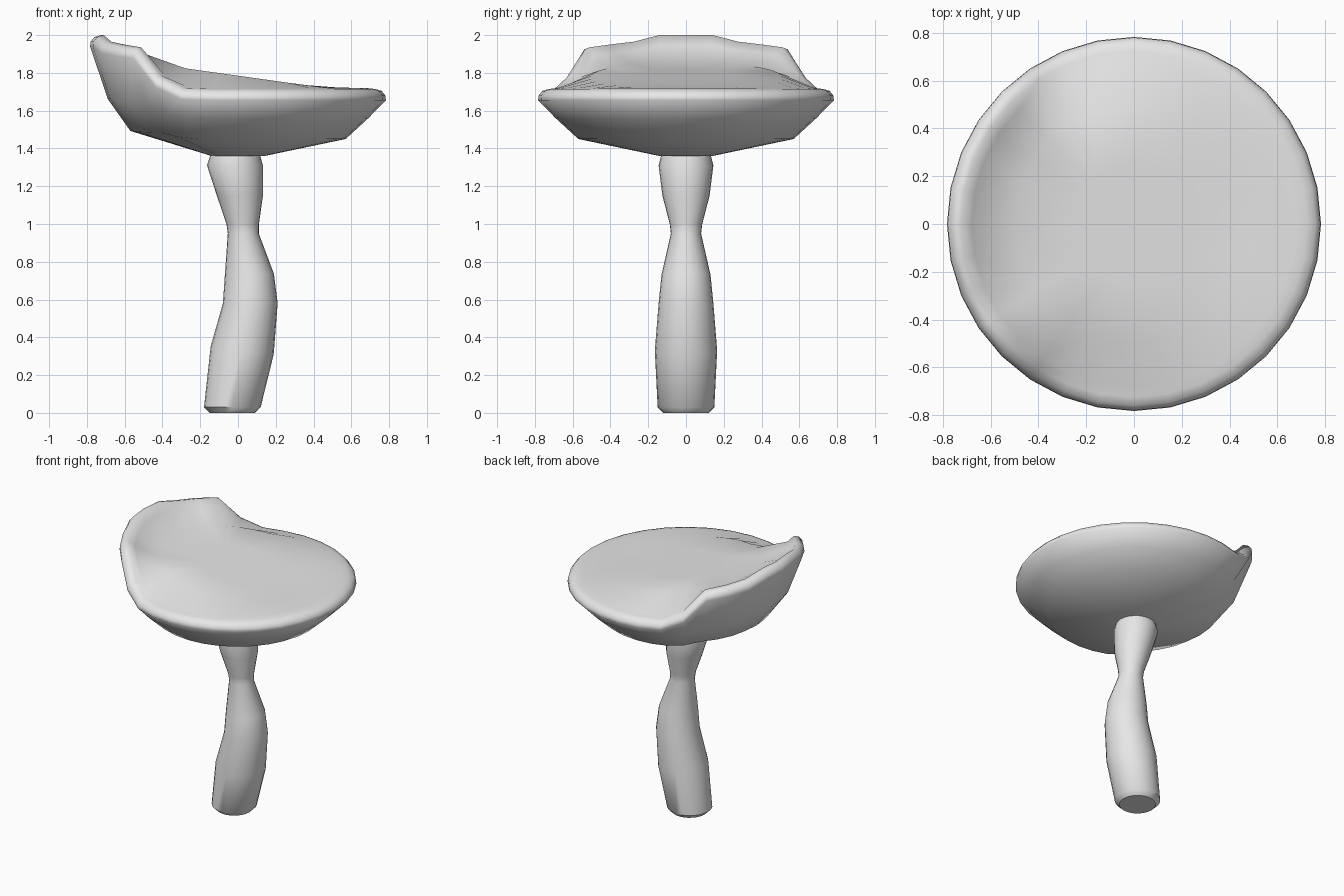
import bpy
import bmesh
from math import cos, sin, pi, radians

cube = bpy.data.objects.get("Cube")
if cube:
    bpy.data.objects.remove(cube, do_unlink=True)

grey = bpy.data.materials.new("plain_grey")
grey.use_nodes = True
grey.diffuse_color = (0.8, 0.8, 0.8, 1)
grey.node_tree.nodes["Principled BSDF"].inputs["Base Color"].default_value = (0.8, 0.8, 0.8, 1)


def loft(name, rings, sharp, start=None, end=None):
    """Skin a stack of closed rings; close each end with a tip point or a flat face."""
    bm = bmesh.new()
    loops = [[bm.verts.new(p) for p in ring] for ring in rings]
    n = len(loops[0])
    for a, b in zip(loops, loops[1:]):
        for i in range(n):
            j = (i + 1) % n
            bm.faces.new((a[i], a[j], b[j], b[i]))
    for loop, tip in ((loops[0], start), (loops[-1], end)):
        if tip:
            v = bm.verts.new(tip)
            for i in range(n):
                bm.faces.new((loop[i], loop[(i + 1) % n], v))
        else:
            bm.faces.new(loop)
    bmesh.ops.recalc_face_normals(bm, faces=bm.faces)
    mesh = bpy.data.meshes.new(name)
    bm.to_mesh(mesh)
    bm.free()
    mesh.materials.append(grey)
    obj = bpy.data.objects.new(name, mesh)
    bpy.context.collection.objects.link(obj)
    bpy.ops.object.select_all(action="DESELECT")
    bpy.context.view_layer.objects.active = obj
    obj.select_set(True)
    bpy.ops.object.shade_smooth_by_angle(angle=radians(sharp))
    return obj


# Mushroom cap: round profile whose rim is turned up on the -x side
SEGMENTS = 32
RIM_LIFT = [0.285, 0.285, 0.25, 0.235, 0.22, 0.07, 0.005]


def lift(i):
    k = abs(i - SEGMENTS // 2)
    return RIM_LIFT[k] if k < len(RIM_LIFT) else 0


# radius, height, share of the rim lift
cap_profile = [(0.14, 1.36, 0), (0.57, 1.45, 0.15), (0.69, 1.56, 0.36),
               (0.783, 1.655, 1), (0.78, 1.68, 1), (0.76, 1.705, 1),
               (0.725, 1.715, 1), (0.68, 1.72, 0.8)]
cap_rings = []
for r, z, share in cap_profile:
    ring = []
    for i in range(SEGMENTS):
        t = 2 * pi * i / SEGMENTS
        ring.append((r * cos(t), r * sin(t), z + share * lift(i)))
    cap_rings.append(ring)

# Gently sloping top inside the rim
for r in (0.5, 0.25):
    ring = []
    for i in range(SEGMENTS):
        t = 2 * pi * i / SEGMENTS
        ring.append((r * cos(t), r * sin(t), 1.785 - 0.14 * r * cos(t)))
    cap_rings.append(ring)
loft("mushroom_cap", cap_rings, 75, (0, 0, 1.36), (0, 0, 1.785))

# Bent stem: centre x, height, half width in x, half width in y, tilt
stem_profile = [(-0.03, 0.0, 0.12, 0.12, 0), (-0.03, 0.03, 0.15, 0.15, 0),
                (0.022, 0.33, 0.167, 0.165, -0.12), (0.065, 0.58, 0.145, 0.145, 0),
                (0.06, 0.73, 0.13, 0.13, 0.05), (0.028, 0.95, 0.082, 0.08, 0),
                (0.025, 1.0, 0.086, 0.086, 0), (0.01, 1.15, 0.122, 0.125, 0),
                (-0.016, 1.31, 0.148, 0.145, 0), (-0.015, 1.37, 0.13, 0.13, 0)]
stem_rings = []
for cx, z, rx, ry, tilt in stem_profile:
    ring = []
    for i in range(24):
        t = 2 * pi * i / 24
        ring.append((cx + rx * cos(t), ry * sin(t), z + tilt * rx * cos(t)))
    stem_rings.append(ring)
loft("stem", stem_rings, 42)
